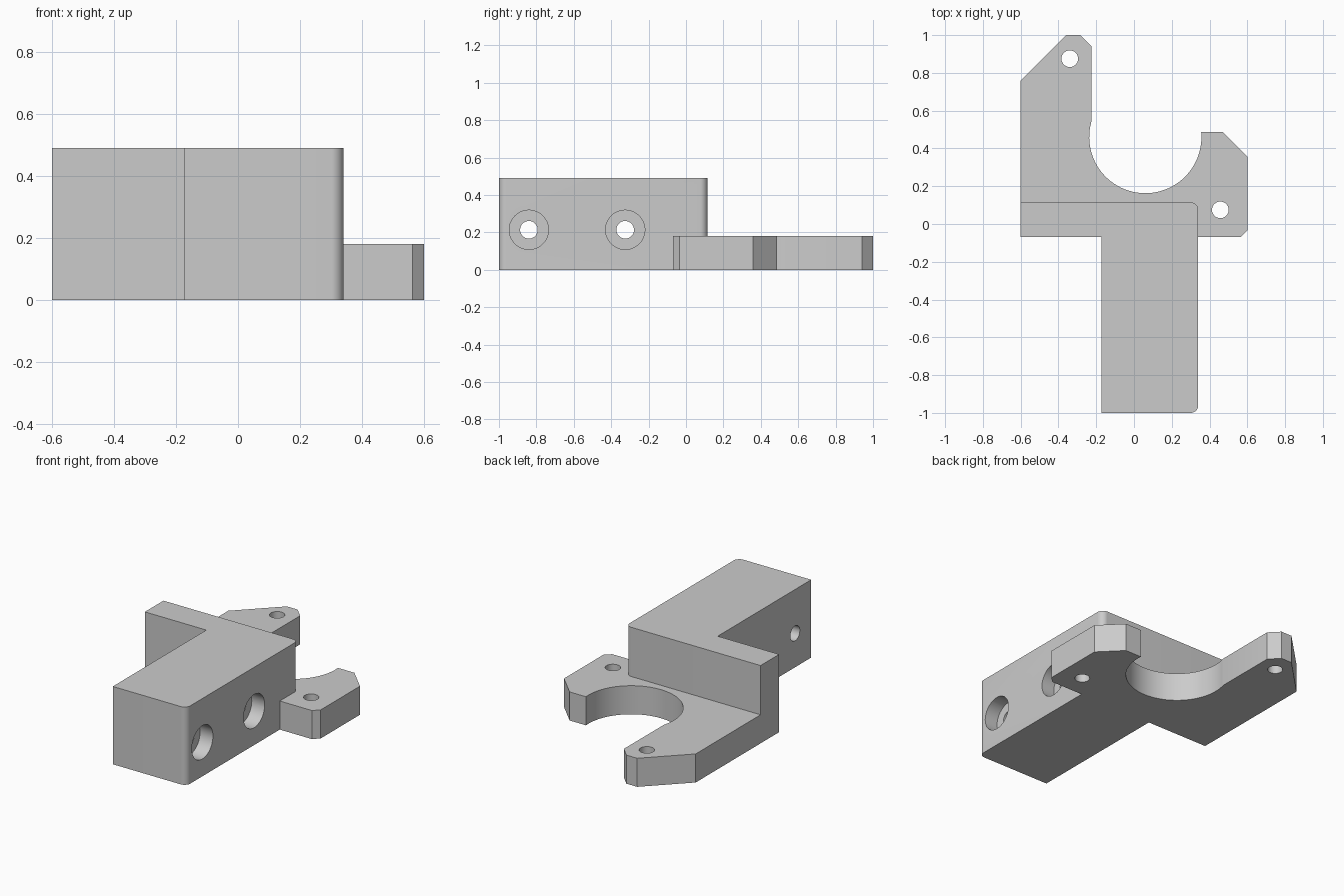
import bpy
import bmesh
from math import cos, sin, pi, radians, atan2
from mathutils import Matrix, Vector

cube = bpy.data.objects.get("Cube")
if cube:
    bpy.data.objects.remove(cube, do_unlink=True)

grey = bpy.data.materials.new("plain grey")
grey.use_nodes = True
colour = (0.6, 0.6, 0.6, 1)
grey.diffuse_color = colour
grey.node_tree.nodes["Principled BSDF"].inputs["Base Color"].default_value = colour

PLATE_TOP, BLOCK_TOP = 0.18, 0.49


def add_object(name, bm):
    bmesh.ops.recalc_face_normals(bm, faces=bm.faces)
    mesh = bpy.data.meshes.new(name)
    bm.to_mesh(mesh)
    bm.free()
    mesh.materials.append(grey)
    obj = bpy.data.objects.new(name, mesh)
    bpy.context.collection.objects.link(obj)
    return obj


def extrude_profile(name, points, height):
    bm = bmesh.new()
    face = bm.faces.new([bm.verts.new((x, y, 0)) for x, y in points])
    side = bmesh.ops.extrude_face_region(bm, geom=[face])["geom"]
    verts = [v for v in side if isinstance(v, bmesh.types.BMVert)]
    bmesh.ops.translate(bm, verts=verts, vec=(0, 0, height))
    return add_object(name, bm)


def arc(cx, cy, r, start, end, steps):
    angles = [start + (end - start) * i / steps for i in range(steps + 1)]
    return [(cx + r * cos(a), cy + r * sin(a)) for a in angles]


def cylinder(name, centre, radius, depth, axis):
    bm = bmesh.new()
    turn = Vector((0, 0, 1)).rotation_difference(Vector(axis)).to_matrix().to_4x4()
    bmesh.ops.create_cone(bm, cap_ends=True, segments=48, radius1=radius,
                          radius2=radius, depth=depth,
                          matrix=Matrix.Translation(centre) @ turn)
    obj = add_object(name, bm)
    obj.hide_render = True
    return obj


def combine(target, other, operation):
    mod = target.modifiers.new(operation, 'BOOLEAN')
    mod.operation = operation
    mod.solver = 'EXACT'
    mod.object = other
    bpy.context.view_layer.objects.active = target
    bpy.ops.object.modifier_apply(modifier=mod.name)
    bpy.data.objects.remove(other, do_unlink=True)


# Flat plate with two chamfered lugs around a round cut-out
cx, cy, r = 0.06, 0.46, 0.297
cut_out = arc(cx, cy, r, atan2(0.08, -0.285), 2 * pi + atan2(0.025, 0.295), 48)
plate = extrude_profile("mounting_bracket", [
    (-0.6, -0.07), (-0.6, 0.76), (-0.36, 1), (-0.285, 1), (-0.225, 0.94),
    *cut_out, (0.355, 0.487), (0.47, 0.487), (0.6, 0.357), (0.6, -0.035),
    (0.563, -0.07)], PLATE_TOP)

# Tall L-shaped block with rounded right-hand corners
c = 0.04
block = extrude_profile("clamp_block", [
    (-0.6, -0.07), (-0.172, -0.07), (-0.172, -1),
    *arc(0.34 - c, c - 1, c, -pi / 2, 0, 10),
    *arc(0.34 - c, 0.115 - c, c, 0, pi / 2, 10),
    (-0.6, 0.115)], BLOCK_TOP)
combine(plate, block, 'UNION')

# Vertical screw holes through the lugs
for x, y in ((-0.34, 0.875), (0.457, 0.075)):
    combine(plate, cylinder("lug_hole", (x, y, 0.1), 0.044, 0.4, (0, 0, 1)), 'DIFFERENCE')

# Counterbored cross holes through the block
BORE = 0.09
for y in (-0.84, -0.325):
    combine(plate, cylinder("cross_hole", (0.1, y, 0.214), 0.047, 0.9, (1, 0, 0)), 'DIFFERENCE')
    combine(plate, cylinder("counterbore", (0.34, y, 0.214), 0.105, 2 * BORE, (1, 0, 0)), 'DIFFERENCE')

# Smooth the round walls, keep the edges sharp
bpy.ops.object.select_all(action='DESELECT')
plate.select_set(True)
bpy.context.view_layer.objects.active = plate
bpy.ops.object.shade_smooth_by_angle(angle=radians(25))
